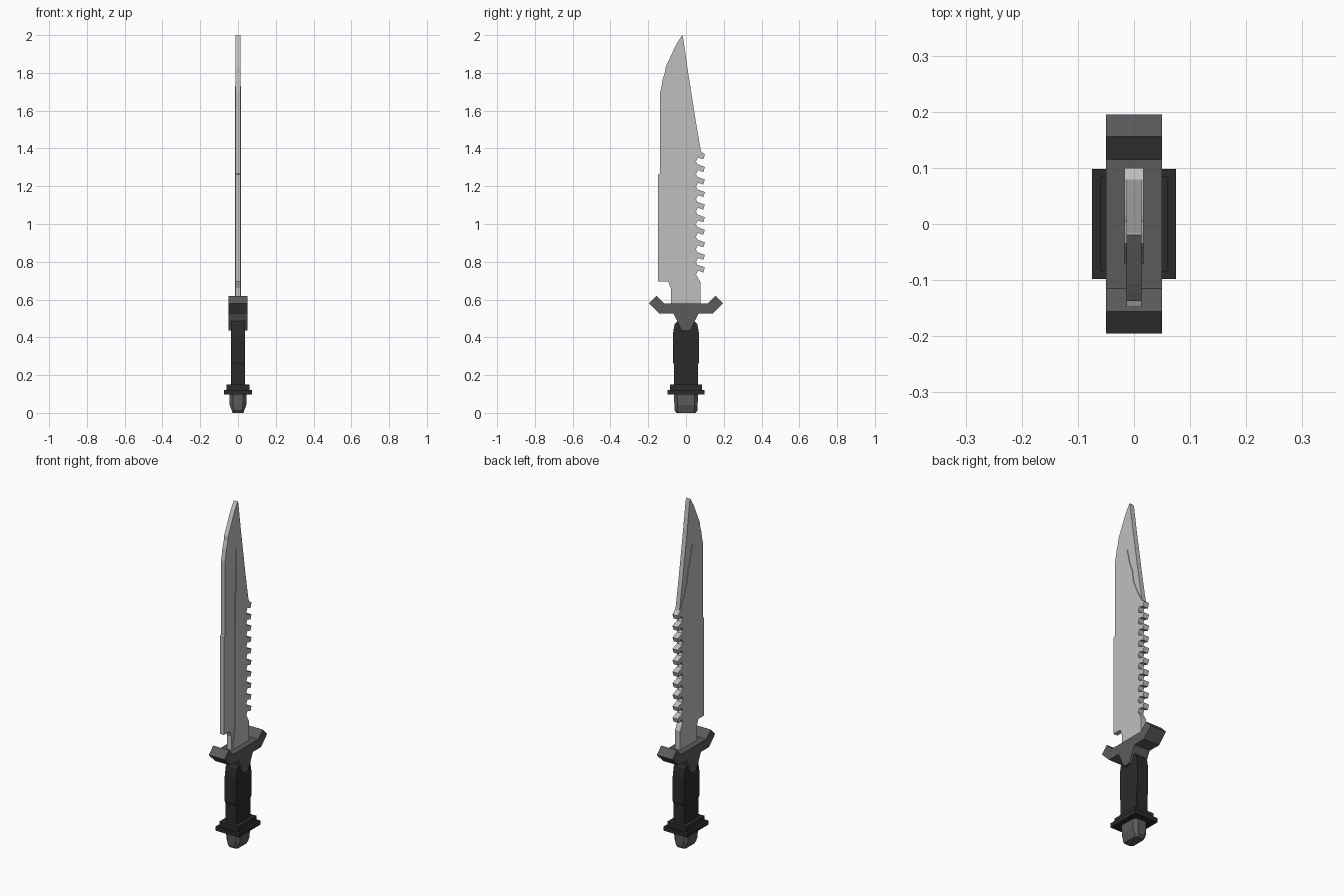
import bpy, bmesh

if "Cube" in bpy.data.objects:
    bpy.data.objects.remove(bpy.data.objects["Cube"])


def material(name, v):
    m = bpy.data.materials.new(name)
    m.diffuse_color = (v, v, v, 1)
    m.use_nodes = True
    m.node_tree.nodes["Principled BSDF"].inputs["Base Color"].default_value = m.diffuse_color
    return m


STEEL = material("blade steel", 0.52)
GUNMETAL = material("gunmetal grey", 0.105)
BLACK = material("black grip", 0.024)


def finish(bm, name, mat):
    bmesh.ops.recalc_face_normals(bm, faces=bm.faces)
    me = bpy.data.meshes.new(name)
    bm.to_mesh(me)
    bm.free()
    me.materials.append(mat)
    ob = bpy.data.objects.new(name, me)
    bpy.context.collection.objects.link(ob)
    return ob


def plate(name, outline, half, mat):
    """Extrude a (y, z) outline to x = -half .. half."""
    bm = bmesh.new()
    face = bm.faces.new([bm.verts.new((-half, y, z)) for y, z in outline])
    ext = bmesh.ops.extrude_face_region(bm, geom=[face])
    verts = [g for g in ext["geom"] if isinstance(g, bmesh.types.BMVert)]
    bmesh.ops.translate(bm, verts=verts, vec=(2 * half, 0, 0))
    bmesh.ops.triangulate(bm, faces=[f for f in bm.faces if len(f.verts) > 4])
    return finish(bm, name, mat)


def mirrored(right):
    """Close a half outline by mirroring it in y."""
    return right + [(-y, z) for y, z in reversed(right)]


def loft(name, rings, mat):
    """Stack chamfered rectangles: (z, half x, half y, chamfer)."""
    bm = bmesh.new()
    loops = []
    for z, a, b, c in rings:
        pts = [(a, b - c), (a - c, b), (c - a, b), (-a, b - c),
               (-a, c - b), (c - a, -b), (a - c, -b), (a, c - b)]
        loops.append([bm.verts.new((x, y, z)) for x, y in pts])
    for lo, hi in zip(loops, loops[1:]):
        for i in range(8):
            j = (i + 1) % 8
            bm.faces.new((lo[i], lo[j], hi[j], hi[i]))
    bm.faces.new(loops[0])
    bm.faces.new(loops[-1])
    return finish(bm, name, mat)


def box(name, hx, hy, z0, z1, mat):
    bm = bmesh.new()
    bmesh.ops.create_cube(bm, size=1)
    bmesh.ops.scale(bm, vec=(2 * hx, 2 * hy, z1 - z0), verts=bm.verts)
    bmesh.ops.translate(bm, vec=(0, 0, (z0 + z1) / 2), verts=bm.verts)
    return finish(bm, name, mat)


# Thin blade with clipped tip and stepped cutting edge
plate("blade", [
    (-0.08, 0.56), (-0.08, 0.66), (-0.095, 0.695), (-0.148, 0.695),
    (-0.148, 1.262), (-0.137, 1.268), (-0.137, 1.695), (-0.127, 1.74),
    (-0.124, 1.765), (-0.112, 1.80), (-0.108, 1.83), (-0.05, 1.955),
    (-0.02, 2.0), (-0.015, 1.985), (0.01, 1.81), (0.05, 1.555),
    (0.079, 1.385), (0.05, 1.36), (0.05, 0.74), (0.07, 0.69), (0.07, 0.56)],
    0.013, STEEL)

# Thicker saw-backed core of the blade
core = [(-0.075, 0.56), (-0.05, 0.70), (-0.05, 1.30), (-0.04, 1.60),
        (-0.035, 1.73), (-0.015, 1.64), (0.005, 1.59), (0.015, 1.52),
        (0.045, 1.45), (0.08, 1.384)]
for i in range(10):
    z = 1.384 - i * 0.0665
    if i:
        core.append((0.058, z))
    core += [(0.1, z - 0.016), (0.091, z - 0.042),
             (0.063, z - 0.032), (0.053, z - 0.052)]
core += [(0.055, 0.73), (0.077, 0.69), (0.077, 0.56)]
plate("saw_back", core, 0.0165, STEEL)

# Cross guard with upturned ends
plate("guard", mirrored([
    (0.022, 0.435), (0.065, 0.525), (0.14, 0.525), (0.195, 0.58),
    (0.156, 0.62), (0.115, 0.58)]), 0.05, GUNMETAL)

# Grip with a slight palm swell
plate("grip", mirrored([
    (0.063, 0.14), (0.063, 0.255), (0.07, 0.268), (0.07, 0.415),
    (0.06, 0.47), (0.04, 0.492)]), 0.036, BLACK)

# Stepped collar
box("collar_upper", 0.06, 0.085, 0.12, 0.15, BLACK)
box("collar_lower", 0.075, 0.098, 0.098, 0.122, BLACK)

# Faceted pommel
loft("pommel", [(0, 0.028, 0.05, 0.012), (0.012, 0.033, 0.06, 0.014),
                (0.042, 0.044, 0.062, 0.018), (0.1, 0.045, 0.063, 0.018)], GUNMETAL)
